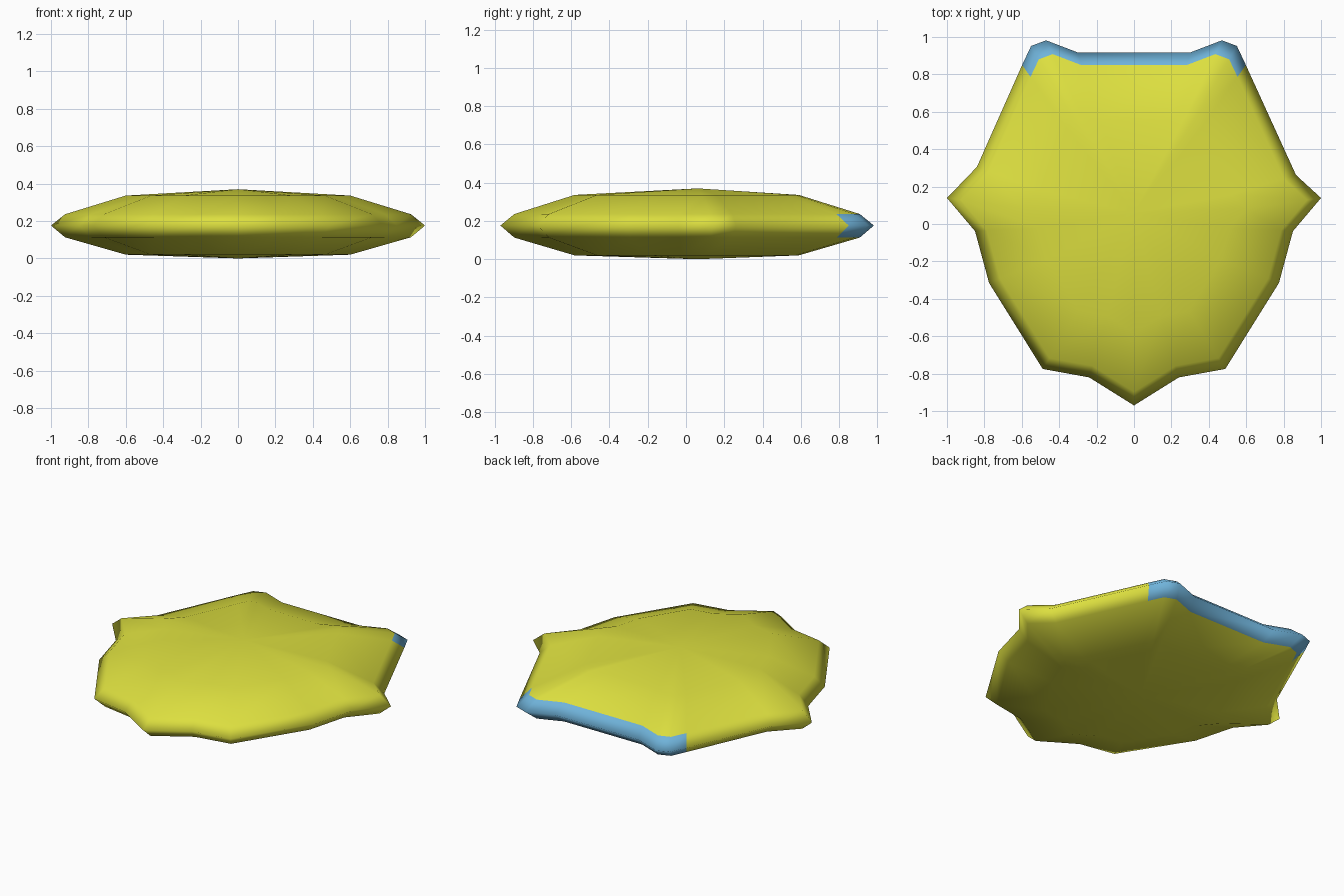
import bpy, bmesh

if "Cube" in bpy.data.objects:
    bpy.data.objects.remove(bpy.data.objects["Cube"])

def material(name, color):
    m = bpy.data.materials.new(name)
    m.diffuse_color = color
    m.use_nodes = True
    m.node_tree.nodes["Principled BSDF"].inputs["Base Color"].default_value = m.diffuse_color
    return m

# Outline seen from above, counter-clockwise; the first seven edges are the blue back edge
outline = [(0.598, 0.85), (0.55, 0.952), (0.47, 0.982), (0.303, 0.918),
           (-0.303, 0.918), (-0.47, 0.982), (-0.55, 0.952), (-0.598, 0.85),
           (-0.84, 0.305), (-1.0, 0.139), (-0.85, -0.038), (-0.775, -0.315),
           (-0.488, -0.775), (-0.24, -0.82), (0, -0.97),
           (0.24, -0.82), (0.488, -0.775), (0.775, -0.315), (0.85, -0.038),
           (1.0, 0.139), (0.866, 0.262)]
BLUE_EDGES = 7
n = len(outline)

# Lens section: (scale of outline, height), bottom to top
section = [(0.6, 0.02), (0.925, 0.113), (1.0, 0.176), (0.925, 0.236), (0.6, 0.336)]

bm = bmesh.new()
rings = [[bm.verts.new((x * s, y * s, z)) for x, y in outline] for s, z in section]

# Side bands, with the rim bands coloured along the back edge
for k in range(len(rings) - 1):
    a, b = rings[k], rings[k + 1]
    for i in range(n):
        j = (i + 1) % n
        f = bm.faces.new((a[i], a[j], b[j], b[i]))
        if k in (1, 2) and i < BLUE_EDGES:
            f.material_index = 1

# Shallow cones closing the top and bottom
for ring, z in ((rings[0], 0.0), (rings[-1], 0.37)):
    apex = bm.verts.new((0, 0.06, z))
    for i in range(n):
        bm.faces.new((ring[i], ring[(i + 1) % n], apex))

bmesh.ops.recalc_face_normals(bm, faces=bm.faces)
for f in bm.faces:
    f.smooth = True
mesh = bpy.data.meshes.new("shell_plate")
bm.to_mesh(mesh)
bm.free()
mesh.materials.append(material("yellow", (0.72, 0.74, 0.05, 1)))
mesh.materials.append(material("blue", (0.16, 0.45, 0.70, 1)))
plate = bpy.data.objects.new("shell_plate", mesh)
bpy.context.collection.objects.link(plate)
